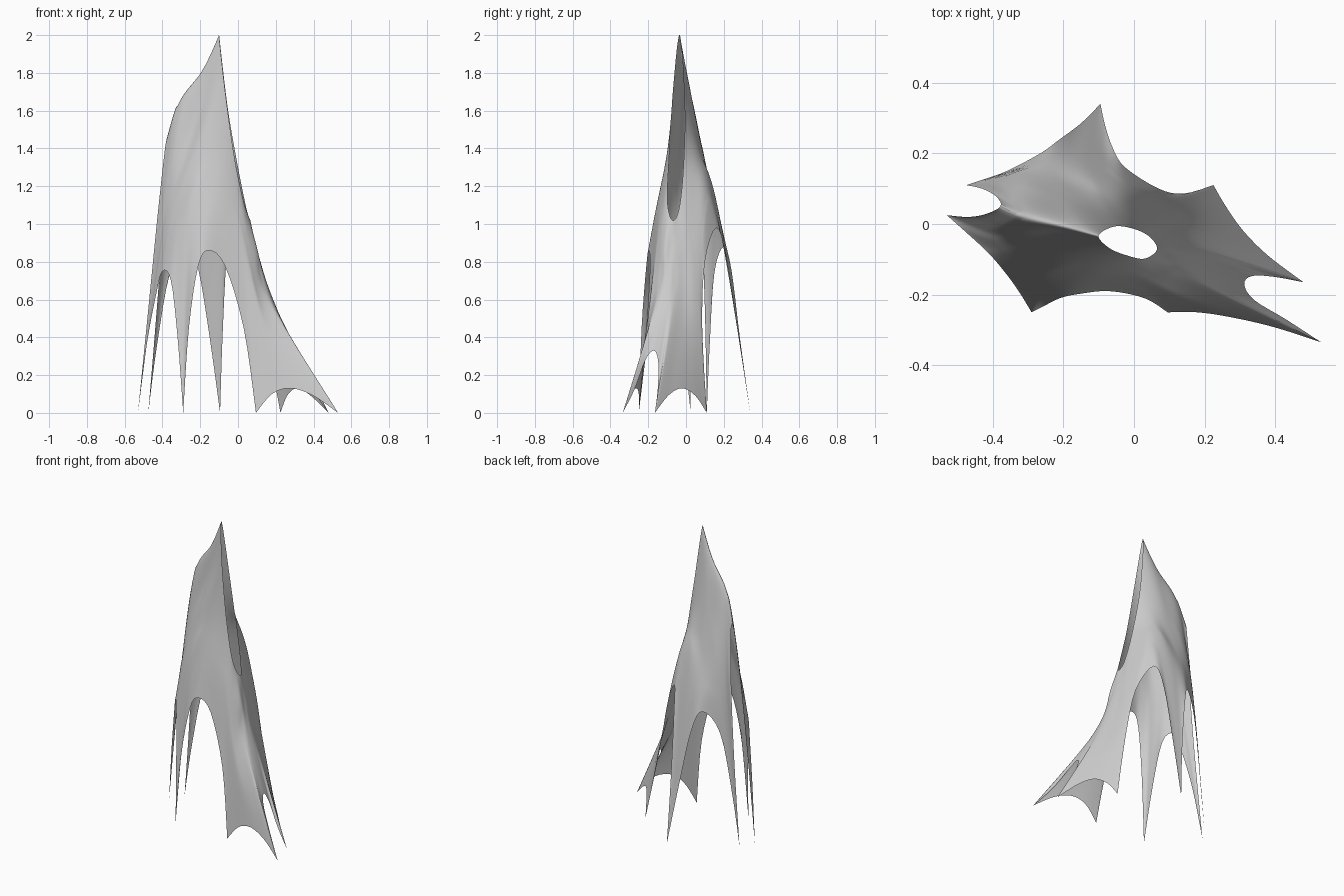
import bpy
from mathutils import Vector as V

SEG, RINGS = 24, 30          # segments per arch, rings from opening to hem
N = SEG * 8


def catmull(pts, t, closed=False):
    """Point on a smooth curve through pts; t runs in knot units."""
    n = len(pts)
    i = int(t) if closed else min(int(t), n - 2)
    f = t - i
    def g(j):
        return pts[j % n] if closed else pts[max(0, min(n - 1, j))]
    a, b, c, d = g(i - 1), g(i), g(i + 1), g(i + 2)
    return 0.5 * (2 * b + (c - a) * f + (2 * a - 5 * b + 4 * c - d) * f * f
                  + (3 * b - a - 3 * c + d) * f ** 3)


def loop(pts):
    """Closed smooth loop of N points."""
    pts = [V(p) for p in pts]
    return [catmull(pts, i * len(pts) / N, True) for i in range(N)]


# Anchor points on the ground, counter-clockwise
feet = [(.53, -.335), (.48, -.165), (.225, .11), (-.095, .34),
        (-.475, .11), (-.53, .025), (-.29, -.25), (.095, -.25)]

# Hem arch between each foot and the next
right_arch = [(.43, -.27, .13), (.34, -.215, .28), (.312, -.17, .33), (.335, -.147, .27), (.40, -.15, .12)]
back_right_arch = [(.38, -.09, .095), (.31, -.02, .13), (.26, .05, .09)]
back_arch = [(.14, .086, .45), (.07, .1, .80), (-.025, .16, .98), (-.06, .215, .82), (-.082, .28, .4)]
back_left_arch = [(-.15, .285, .4), (-.21, .24, .76), (-.265, .2, .88), (-.36, .15, .74), (-.43, .125, .35)]
left_arch = [(-.43, .1, .55), (-.39, .078, 1.1), (-.378, .05, 1.45), (-.42, .028, 1.1), (-.47, .02, .6)]
front_left_arch = [(-.485, -.015, .35), (-.435, -.06, .62), (-.40, -.095, .75), (-.355, -.15, .7), (-.32, -.2, .4)]
front_arch = [(-.26, -.235, .45), (-.21, -.21, .78), (-.155, -.198, .86), (-.07, -.19, .78), (.03, -.21, .45)]
front_right_arch = [(.18, -.25, .10), (.28, -.265, .13), (.40, -.293, .09)]
arches = [right_arch, back_right_arch, back_arch, back_left_arch,
          left_arch, front_left_arch, front_arch, front_right_arch]

hem = []
for k, arch in enumerate(arches):
    pts = [V(p) for p in [(*feet[k], 0)] + arch + [(*feet[(k + 1) % 8], 0)]]
    hem += [catmull(pts, i / SEG * (len(pts) - 1)) for i in range(SEG)]
hem = hem[SEG // 2:] + hem[:SEG // 2]      # start at the right arch crown

# Slanted opening, from its low point round the back to the peak
opening = loop([(.065, -.072, 1.02), (.045, -.037, 1.08), (0, -.014, 1.3), (-.055, -.007, 1.62),
                (-.1, -.033, 2), (-.07, -.068, 1.72), (-.02, -.089, 1.36), (.03, -.098, 1.12)])

# Neck and shoulder loops: one point above every arch crown and every leg
neck = loop([(.107, -.085, .84), (.105, -.06, .85), (.09, -.02, .88), (.06, .015, .98),
             (-.02, .047, 1.26), (-.085, .07, 1.36), (-.15, .075, 1.42), (-.2, .06, 1.52),
             (-.19, -.008, 1.815), (-.215, -.03, 1.56), (-.2, -.075, 1.44), (-.15, -.105, 1.34),
             (-.08, -.118, 1.26), (0, -.125, 1.1), (.06, -.135, .92), (.1, -.115, .87)])
shoulder = loop([(.175, -.115, .62), (.19, -.07, .58), (.165, -.005, .56), (.12, .055, .66),
                 (-.02, .105, 1.16), (-.125, .165, 1.1), (-.25, .16, 1.08), (-.345, .12, 1.12),
                 (-.31, .02, 1.66), (-.375, -.035, 1.12), (-.335, -.085, 1.08), (-.26, -.15, 1.02),
                 (-.13, -.155, 1.1), (.02, -.165, .85), (.115, -.185, .58), (.165, -.155, .6)])

# Loft the membrane through the four loops
grid = []
for r in range(RINGS + 1):
    t = 3 * r / RINGS
    grid.append([catmull([opening[i], neck[i], shoulder[i], hem[i]], t) for i in range(N)])

# Light smoothing of the upper body
for _ in range(6):
    old = [row[:] for row in grid]
    for r in range(1, RINGS * 3 // 4):
        for i in range(N):
            avg = (old[r][i - 1] + old[r][(i + 1) % N] + old[r - 1][i] + old[r + 1][i]) * 0.25
            grid[r][i] = old[r][i].lerp(avg, 0.6)

# Membrane surface
verts = [p for row in grid for p in row]
faces = [(r * N + i, (r + 1) * N + i, (r + 1) * N + (i + 1) % N, r * N + (i + 1) % N)
         for r in range(RINGS) for i in range(N)]
mesh = bpy.data.meshes.new("tent_membrane")
mesh.from_pydata(verts, [], faces)
mesh.update()
for p in mesh.polygons:
    p.use_smooth = True
obj = bpy.data.objects.new("tent_membrane", mesh)
bpy.context.collection.objects.link(obj)
